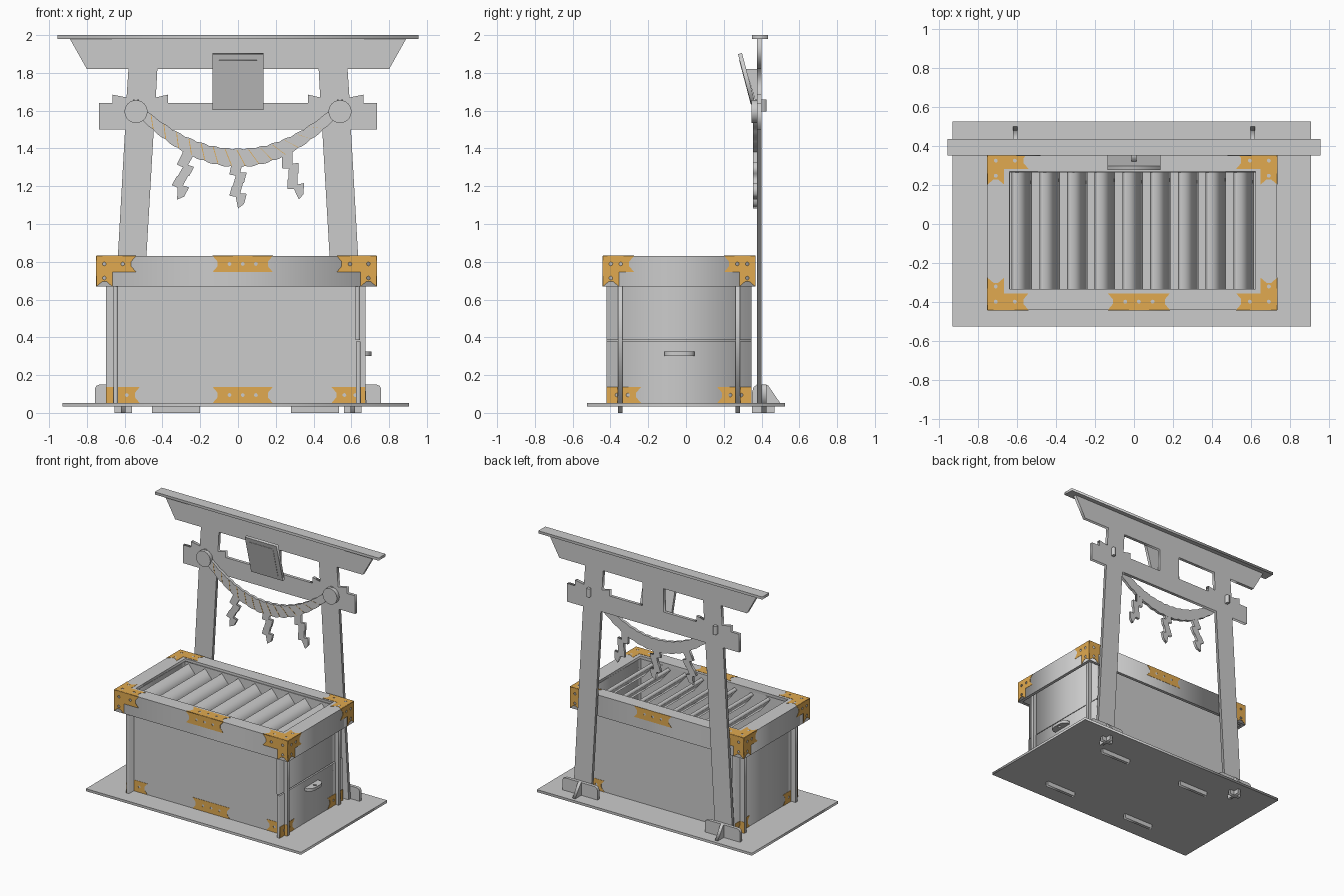
import bpy, bmesh
from math import sin, cos, pi, radians
from mathutils import Matrix

if "Cube" in bpy.data.objects:
    bpy.data.objects.remove(bpy.data.objects["Cube"])

ochre = bpy.data.materials.new("ochre")
ochre.diffuse_color = (0.75, 0.40, 0.08, 1)
ochre.use_nodes = True
ochre.node_tree.nodes["Principled BSDF"].inputs["Base Color"].default_value = ochre.diffuse_color

# local (u, v, thickness) axes for each drawing plane
PLANES = {
    "XY": Matrix.Identity(4),
    "XZ": Matrix(((1, 0, 0, 0), (0, 0, -1, 0), (0, 1, 0, 0), (0, 0, 0, 1))),
    "YZ": Matrix(((0, 0, 1, 0), (1, 0, 0, 0), (0, 1, 0, 0), (0, 0, 0, 1))),
}
OFFSET = {"XY": (0, 0, 1), "XZ": (0, 1, 0), "YZ": (1, 0, 0)}


def plate(name, loops, plane, pos, t, mat=None):
    """Flat board cut from closed outlines (inner outlines become holes)."""
    cu = bpy.data.curves.new(name, "CURVE")
    cu.dimensions = "2D"
    cu.fill_mode = "BOTH"
    cu.extrude = t / 2
    for pts in loops:
        sp = cu.splines.new("POLY")
        sp.points.add(len(pts) - 1)
        for p, (u, v) in zip(sp.points, pts):
            p.co = (u, v, 0, 1)
        sp.use_cyclic_u = True
    tmp = bpy.data.objects.new(name + "_outline", cu)
    me = bpy.data.meshes.new_from_object(tmp)
    bpy.data.objects.remove(tmp)
    me.transform(Matrix.Translation([c * pos for c in OFFSET[plane]]) @ PLANES[plane])
    bm = bmesh.new()
    bm.from_mesh(me)
    bmesh.ops.remove_doubles(bm, verts=bm.verts, dist=1e-5)
    bmesh.ops.recalc_face_normals(bm, faces=bm.faces)
    bm.to_mesh(me)
    bm.free()
    me.materials.clear()
    if mat:
        me.materials.append(mat)
    ob = bpy.data.objects.new(name, me)
    bpy.context.collection.objects.link(ob)
    return ob


def box(name, x0, x1, y0, y1, z0, z1):
    return plate(name, [rect(x0, x1, y0, y1)], "XY", (z0 + z1) / 2, z1 - z0)


def rect(a, b, c, d):
    return [(a, c), (b, c), (b, d), (a, d)]


def circle(u, v, r, n=12):
    return [(u + r * cos(2 * pi * i / n), v + r * sin(2 * pi * i / n)) for i in range(n)]


def mirror(pts):
    return [(-x, z) for x, z in reversed(pts)]


# base board
box("base_board", -0.93, 0.905, -0.525, 0.525, 0.033, 0.052)

# gate: one board with two windows
half = [(0.89, 1.98), (0.80, 1.82), (0.58, 1.82), (0.59, 1.67), (0.665, 1.685), (0.665, 1.64),
        (0.735, 1.64), (0.735, 1.50), (0.598, 1.50), (0.68, 0.05), (0.53, 0.05), (0.446, 1.50)]
window = [(0.09, 1.82), (0.427, 1.82), (0.435, 1.67), (0.37, 1.685), (0.37, 1.64), (0.09, 1.64)]
plate("gate_board", [half + mirror(half), window, mirror(window)], "XZ", 0.389, 0.024)
box("gate_cap", -0.955, 0.955, 0.35, 0.435, 1.98, 2.0)

# gate feet: rear plate, cross bracket with tabs, and rope pegs
foot = [(-0.15, 0.05), (-0.047, 0.05), (-0.047, 0), (0.047, 0), (0.047, 0.05), (0.15, 0.05),
        (0.15, 0.125), (0.143, 0.143), (0.125, 0.15), (-0.125, 0.15), (-0.143, 0.143), (-0.15, 0.125)]
bracket = [(0.35, 0), (0.468, 0), (0.468, 0.05), (0.5, 0.05), (0.435, 0.145), (0.425, 0.15),
           (0.375, 0.15), (0.357, 0.135), (0.35, 0.11)]
for s, side in ((-1, "left"), (1, "right")):
    plate("foot_plate_" + side, [[(u + s * 0.608, v) for u, v in foot]], "XZ", 0.413, 0.024)
    plate("foot_bracket_" + side, [bracket], "YZ", s * 0.608, 0.024)
    box("rope_peg_" + side, s * 0.54 - 0.012, s * 0.54 + 0.012, 0.37, 0.427, 1.595, 1.66)
    plate("rope_disc_" + side, [circle(s * 0.54, 1.595, 0.061, 24)], "XZ", 0.362, 0.03)

# sagging rope with scalloped edges
def rope_point(x, k):
    z = 1.35 + 0.23 * (x / 0.5) ** 2
    dz = 1.84 * x
    n = (1 + dz * dz) ** 0.5
    w = k * (0.05 - 0.024 * abs(x / 0.5) ** 1.5)
    return (x - w * dz / n, z + w / n)


N = 90
xs = [-0.5 + i / N for i in range(N + 1)]
scallop = [0.88 + 0.14 * abs(sin(pi * i / 6)) for i in range(N + 1)]
rope = [rope_point(x, k) for x, k in zip(xs, scallop)]
rope += [rope_point(x, -k) for x, k in reversed(list(zip(xs, scallop)))]
plate("rope", [rope], "XZ", 0.366, 0.022)
strands = []
for i in range(14):
    x = -0.46 + i * 0.067
    a, b = rope_point(x - 0.018, 0.85), rope_point(x + 0.025, -0.85)
    strands.append([a, (a[0] + 0.004, a[1]), (b[0] + 0.004, b[1]), b])
plate("rope_strand_lines", strands, "XZ", 0.3545, 0.002, ochre)

# zigzag paper streamers
def streamer(name, x, z, ang):
    left, right = [], []
    for i in range(4):
        o = 0.01 if i % 2 else -0.01
        t = -i * 0.056
        left += [(o - 0.022, t - 0.008), (o - 0.036, t - 0.058)]
        right += [(o + 0.036, t + 0.008), (o + 0.022, t - 0.046)]
    left[-1] = (0.0, left[-1][1] - 0.012)
    left[0] = (-0.03, 0.02)
    right[0] = (0.03, 0.02)
    c, s = cos(ang), sin(ang)
    pts = [(x + u * c - v * s, z + u * s + v * c) for u, v in left + right[::-1]]
    plate(name, [pts], "XZ", 0.366, 0.02)


streamer("streamer_left", -0.265, 1.36, radians(-14))
streamer("streamer_middle", 0.0, 1.32, 0)
streamer("streamer_right", 0.265, 1.36, radians(14))

# tilted plaque and its bracket
for name, w, h, d, t in (("plaque", 0.135, 0.153, 0, 0.022), ("plaque_panel", 0.1, 0.12, -0.012, 0.003)):
    ob = plate(name, [rect(-w, w, -h, h)], "XZ", d, t)
    ob.data.transform(Matrix.Translation((0, 0.325, 1.754)) @ Matrix.Rotation(radians(14.8), 4, "X"))
plate("plaque_bracket", [[(0.318, 1.82), (0.38, 1.82), (0.38, 1.64), (0.37, 1.64)]], "YZ", 0, 0.026)

# box: crossing panels, front and back have tabs through the base
X0, X1, Y0, Y1 = -0.70, 0.675, -0.42, 0.347
panel = [(X0, 0.05), (-0.455, 0.05), (-0.455, 0), (-0.20, 0), (-0.20, 0.05), (0.28, 0.05),
         (0.28, 0), (0.535, 0), (0.535, 0.05), (X1, 0.05), (X1, 0.812), (X0, 0.812)]
plate("box_front", [panel], "XZ", -0.348, 0.024)
plate("box_back", [panel], "XZ", 0.275, 0.024)
box("box_left", -0.66, -0.636, Y0, Y1, 0.05, 0.812)
box("box_right_upper", 0.621, 0.645, Y0, Y1, 0.385, 0.812)
box("box_right_door", 0.625, 0.649, Y0, Y1, 0.052, 0.378)
grip = [(0.63, -0.115), (0.675, -0.115), (0.695, -0.10), (0.707, -0.07), (0.707, 0.0),
        (0.695, 0.03), (0.675, 0.045), (0.63, 0.045)]
plate("door_handle", [grip, circle(0.68, -0.035, 0.012)], "XY", 0.313, 0.022)

# lid: skirt and top ring
LX0, LX1, LY0, LY1 = -0.75, 0.733, -0.44, 0.367
outer = rect(LX0, LX1, LY0, LY1)
plate("lid_top", [outer, rect(-0.638, 0.622, -0.334, 0.268)], "XY", 0.82, 0.022)
plate("lid_skirt", [outer, rect(LX0 + 0.024, LX1 - 0.024, LY0 + 0.024, LY1 - 0.024)], "XY", 0.739, 0.14)

# slanted slats in the opening
slat = [(0, 0.785), (0.02, 0.802), (0.105, 0.70), (0.085, 0.683)]
for i in range(9):
    x = -0.627 + i * 0.142
    plate("slat_%d" % (i + 1), [[(x + u, v) for u, v in slat]], "XZ", -0.035, 0.61)

# ochre fittings: notched strips with rivet holes
W, C = 0.085, 0.026


def end(a):
    return [(a, 0), (a - C, W * 0.36), (a - C, W * 0.64), (a, W)]


def fitting(name, kind, a, b, plane, pos, u0, v0, su=1, sv=1):
    if kind == "corner":
        loops = [[(0, 0)] + end(a) + [(W, W)] + [(v, u) for u, v in reversed(end(b))],
                 circle(W / 2, W / 2, 0.01), circle(a - 0.07, W / 2, 0.01), circle(W / 2, b - 0.045, 0.01)]
    elif kind == "strip":
        loops = [end(a) + [(a - u, W - v) for u, v in end(a)]]
        loops += [circle(a * f, W / 2, 0.01) for f in (0.28, 0.5, 0.72)]
    else:
        loops = [[(0, 0)] + end(a) + [(0, W)], circle(a * 0.3, W / 2, 0.01), circle(a * 0.62, W / 2, 0.01)]
    plate(name, [[(u0 + su * u, v0 + sv * v) for u, v in lp] for lp in loops], plane, pos, 0.004, ochre)


for xs_, xl, xb, xf in ((1, LX0, X0, -0.66), (-1, LX1, X1, 0.649)):
    for ys_, yl, yb, yf in ((1, LY0, Y0, -0.36), (-1, LY1, Y1, 0.287)):
        tag = ("left" if xs_ > 0 else "right") + ("_front" if ys_ > 0 else "_back")
        fitting("lid_fitting_top_" + tag, "corner", 0.21, 0.165, "XY", 0.831, xl, yl, xs_, ys_)
        fitting("lid_fitting_face_" + tag, "corner", 0.21, 0.162, "XZ", yl, xl, 0.831, xs_, -1)
        fitting("lid_fitting_side_" + tag, "corner", 0.165, 0.162, "YZ", xl, yl, 0.831, ys_, -1)
        fitting("box_fitting_face_" + tag, "end", 0.18, 0, "XZ", yf, xb, 0.052, xs_)
        fitting("box_fitting_side_" + tag, "end", 0.182, 0, "YZ", xf, yb, 0.052, ys_)
fitting("lid_strip_front", "strip", 0.318, 0, "XZ", LY0, -0.134, 0.746)
fitting("lid_strip_back", "strip", 0.318, 0, "XZ", LY1, -0.134, 0.746)
fitting("lid_strip_top", "strip", 0.318, 0, "XY", 0.831, -0.134, LY0)
fitting("box_strip_front", "strip", 0.318, 0, "XZ", -0.36, -0.134, 0.052)
